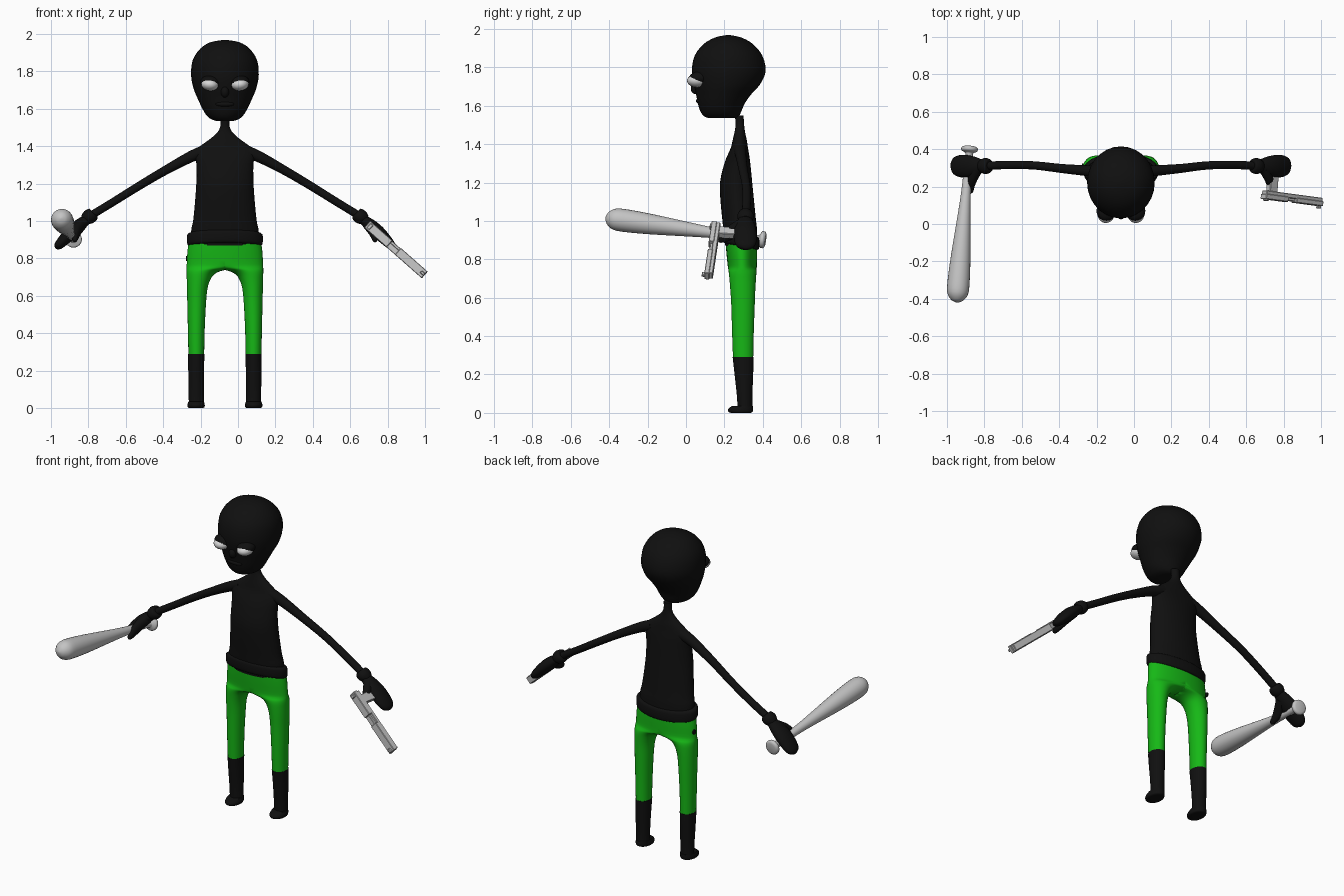
import bpy, bmesh, math
from mathutils import Vector, Matrix

if "Cube" in bpy.data.objects:
    bpy.data.objects.remove(bpy.data.objects["Cube"])

CX = -0.07  # body centre line


def material(name, rgb):
    m = bpy.data.materials.new(name)
    m.diffuse_color = (*rgb, 1)
    m.use_nodes = True
    m.node_tree.nodes["Principled BSDF"].inputs["Base Color"].default_value = m.diffuse_color
    return m


BLACK = material("black cloth", (0.005, 0.005, 0.005))
GREEN = material("green trousers", (0.008, 0.48, 0.008))
GREY = material("light grey", (0.55, 0.55, 0.55))
WHITE = material("eye white", (0.68, 0.68, 0.68))


def finish(name, bm, mat, x=0.0, mirror=False, angle=50):
    bmesh.ops.recalc_face_normals(bm, faces=bm.faces)
    me = bpy.data.meshes.new(name)
    bm.to_mesh(me)
    bm.free()
    me.materials.append(mat)
    ob = bpy.data.objects.new(name, me)
    bpy.context.collection.objects.link(ob)
    ob.location.x = x
    bpy.ops.object.select_all(action='DESELECT')
    ob.select_set(True)
    bpy.context.view_layer.objects.active = ob
    bpy.ops.object.shade_smooth_by_angle(angle=math.radians(angle))
    if mirror:
        ob.modifiers.new("Mirror", 'MIRROR').use_axis[0] = True
    return ob


def smooth_rows(rows, steps):
    """Catmull-Rom interpolation of rows of numbers."""
    out = []
    for i in range(len(rows) - 1):
        a, b = rows[max(i - 1, 0)], rows[i]
        c, d = rows[i + 1], rows[min(i + 2, len(rows) - 1)]
        for s in range(steps):
            t = s / steps
            out.append([0.5 * (2 * q + (r - p) * t + (2 * p - 5 * q + 4 * r - w) * t * t
                               + (3 * q - p - 3 * r + w) * t ** 3)
                        for p, q, r, w in zip(a, b, c, d)])
    return out + [list(rows[-1])]


def skin(bm, rings):
    loops = [[bm.verts.new(p) for p in ring] for ring in rings]
    n = len(loops[0])
    for a, b in zip(loops, loops[1:]):
        for i in range(n):
            bm.faces.new((a[i], a[(i + 1) % n], b[(i + 1) % n], b[i]))
    bm.faces.new(loops[0][::-1])
    bm.faces.new(loops[-1])


def stack(name, rows, mat, steps=3, n=28, slant=0.0, half=False, **kw):
    """Upright loft; rows are z, x min, x max, y front, y back."""
    rings = []
    for z, x0, x1, y0, y1 in smooth_rows(rows, steps):
        ring = []
        for i in range(n):
            t = math.tau * i / n
            x = (x0 + x1) / 2 + (x1 - x0) / 2 * math.cos(t)
            y = (y0 + y1) / 2 + (y1 - y0) / 2 * math.sin(t)
            ring.append((max(x, 0) if half else x, y, z + slant * (y - 0.28)))
        rings.append(ring)
    bm = bmesh.new()
    skin(bm, rings)
    if half:  # open the seam on the centre plane
        seam = [f for f in bm.faces if all(v.co.x < 1e-4 for v in f.verts)]
        bmesh.ops.delete(bm, geom=seam, context='FACES')
        bmesh.ops.remove_doubles(bm, verts=bm.verts, dist=1e-5)
    return finish(name, bm, mat, **kw)


def tube(name, rows, mat, steps=3, n=16, ref=(0, 1, 0), **kw):
    """Loft along a path; rows are x, y, z, radius along ref, other radius."""
    rows = smooth_rows(rows, steps)
    pts = [Vector(r[:3]) for r in rows]
    rings = []
    for i, r in enumerate(rows):
        tan = (pts[min(i + 1, len(pts) - 1)] - pts[max(i - 1, 0)]).normalized()
        v = tan.cross(Vector(ref)).normalized()
        u = v.cross(tan)
        rings.append([pts[i] + u * max(r[3], .001) * math.cos(math.tau * k / n)
                      + v * max(r[4], .001) * math.sin(math.tau * k / n) for k in range(n)])
    bm = bmesh.new()
    skin(bm, rings)
    return finish(name, bm, mat, **kw)


def ball(name, c, r, mat, tilt=0.0, **kw):
    bm = bmesh.new()
    m = Matrix.Translation(c) @ Matrix.Rotation(tilt, 4, 'Y') @ Matrix.Diagonal((*r, 1))
    bmesh.ops.create_uvsphere(bm, u_segments=20, v_segments=12, radius=1, matrix=m)
    return finish(name, bm, mat, **kw)


def sym(rows):
    return [(z, -w, w, y0, y1) for z, w, y0, y1 in rows]


# Head and face
stack("head", sym([(1.535, .045, .12, .26), (1.545, .075, .095, .275), (1.57, .102, .075, .288),
                   (1.61, .125, .062, .305), (1.66, .148, .052, .34), (1.71, .168, .04, .385),
                   (1.78, .181, .03, .415), (1.86, .172, .045, .398), (1.92, .133, .09, .35),
                   (1.955, .08, .15, .29), (1.968, .01, .21, .23)]), BLACK, x=CX)
ball("eyelid", (.078, .07, 1.742), (.053, .055, .036), BLACK, -.1, x=CX, mirror=True)
ball("eye", (.08, .058, 1.73), (.047, .053, .034), WHITE, -.1, x=CX, mirror=True)
ball("nose", (0, .05, 1.69), (.022, .025, .03), BLACK, x=CX)
ball("lips", (0, .068, 1.625), (.05, .016, .014), BLACK, x=CX)

# Torso, neck and waistband
stack("torso", sym([(.87, .18, .205, .37), (.95, .18, .195, .37), (1.0, .17, .19, .365),
                    (1.1, .16, .18, .355), (1.2, .153, .177, .345), (1.3, .152, .2, .335),
                    (1.35, .16, .22, .328), (1.385, .15, .235, .322), (1.42, .105, .243, .317),
                    (1.45, .065, .25, .31), (1.48, .036, .256, .305), (1.51, .024, .258, .302),
                    (1.55, .026, .255, .30)]), BLACK, x=CX)
stack("waistband", sym([(.868, .185, .205, .372), (.874, .199, .192, .38), (.90, .203, .188, .383),
                        (.93, .2, .19, .38), (.938, .183, .2, .37)]), BLACK, slant=-.2, x=CX)

# Trousers: one leg with half of the hips, mirrored
stack("trousers", [(.28, .111, .195, .245, .35), (.42, .108, .198, .24, .353),
                   (.56, .101, .201, .236, .358), (.64, .093, .203, .231, .361),
                   (.69, .076, .204, .227, .364), (.72, .05, .205, .224, .366),
                   (.738, 0, .205, .222, .367), (.75, -.1, .205, .22, .368),
                   (.77, -.2, .204, .217, .369), (.84, -.2, .2, .21, .37),
                   (.91, -.19, .19, .205, .368)],
      GREEN, n=36, half=True, x=CX, mirror=True)
tube("hip_button", [(-.208, .31, .8, .014, .014), (-.2, .31, .8, .014, .014)],
     BLACK, steps=1, x=CX)

# Boots
stack("boot", [(.01, .113, .193, .27, .345), (.1, .113, .194, .264, .346),
               (.2, .112, .196, .253, .35), (.29, .109, .197, .243, .352)],
      BLACK, x=CX, mirror=True)
stack("foot", [(0, .118, .19, .235, .335), (.005, .109, .199, .222, .347),
               (.02, .108, .2, .219, .35), (.036, .113, .195, .24, .348)],
      BLACK, x=CX, mirror=True)

# Arms and mitten hands
tube("arm", [(.1, .28, 1.375, .035, .035), (.18, .285, 1.345, .029, .03),
             (.32, .297, 1.27, .024, .024), (.46, .313, 1.187, .022, .022),
             (.6, .316, 1.1, .022, .021), (.74, .31, 1.015, .022, .021)],
     BLACK, x=CX, mirror=True)
tube("cuff", [(.70, .31, 1.04, .024, .024), (.705, .31, 1.036, .038, .036),
              (.73, .31, 1.02, .043, .039), (.75, .31, 1.004, .03, .028)],
     BLACK, x=CX, mirror=True)
tube("hand", [(.73, .31, 1.015, .03, .024), (.775, .308, .98, .05, .033),
              (.82, .308, .94, .06, .036), (.865, .31, .895, .058, .03),
              (.893, .312, .865, .042, .022), (.903, .312, .852, .008, .006)],
     BLACK, x=CX, mirror=True)
tube("thumb", [(.765, .3, .985, .03, .034), (.79, .25, .95, .026, .036),
               (.8, .21, .92, .02, .028), (.802, .175, .9, .013, .016),
               (.802, .165, .895, .003, .003)], BLACK, ref=(1, 0, 0), x=CX, mirror=True)

# Bat: radii along a straight axis
knob, tip = Vector((-.878, .415, .90)), Vector((-.947, -.42, 1.016))
profile = [(0, .03), (.008, .043), (.028, .043), (.04, .026), (.07, .02), (.3, .026), (.48, .037),
           (.7, .052), (.86, .059), (.94, .056), (.98, .036), (.995, .016), (1, .002)]
tube("bat", [(*knob.lerp(tip, t), r, r) for t, r in profile], GREY, n=24, ref=(0, 0, 1))

# Pistol: boxes in a frame whose x runs to the muzzle and y runs to the grip
axis = Vector((.30, -.04, -.265)).normalized()
down = (Vector((0, 1, 0)) - axis * axis.y).normalized()
side = axis.cross(down)
frame = Matrix((axis, down, side)).transposed().to_4x4()
frame.translation = (.70, .155, .975)


def gun_box(name, lo, hi):
    bm = bmesh.new()
    lo, hi = Vector(lo), Vector(hi)
    bmesh.ops.create_cube(bm, size=1, matrix=frame @ Matrix.Translation((lo + hi) / 2)
                          @ Matrix.Diagonal((*(hi - lo), 1)))
    bmesh.ops.bevel(bm, geom=bm.edges[:], offset=.003, segments=1, affect='EDGES')
    return finish(name, bm, GREY, angle=20)


gun_box("pistol_frame", (-.005, 0, -.021), (.395, .024, .021))
gun_box("slide_rear", (-.01, -.022, -.024), (.15, .006, .024))
gun_box("slide_port", (.14, -.014, -.024), (.22, .006, .008))
gun_box("slide_front", (.21, -.02, -.024), (.40, .006, .024))
gun_box("rear_sight", (.0, -.03, -.016), (.02, -.018, .016))
gun_box("front_sight", (.375, -.034, -.008), (.40, -.016, .008))
gun_box("pistol_grip", (.02, .02, -.017), (.075, .13, .017))
